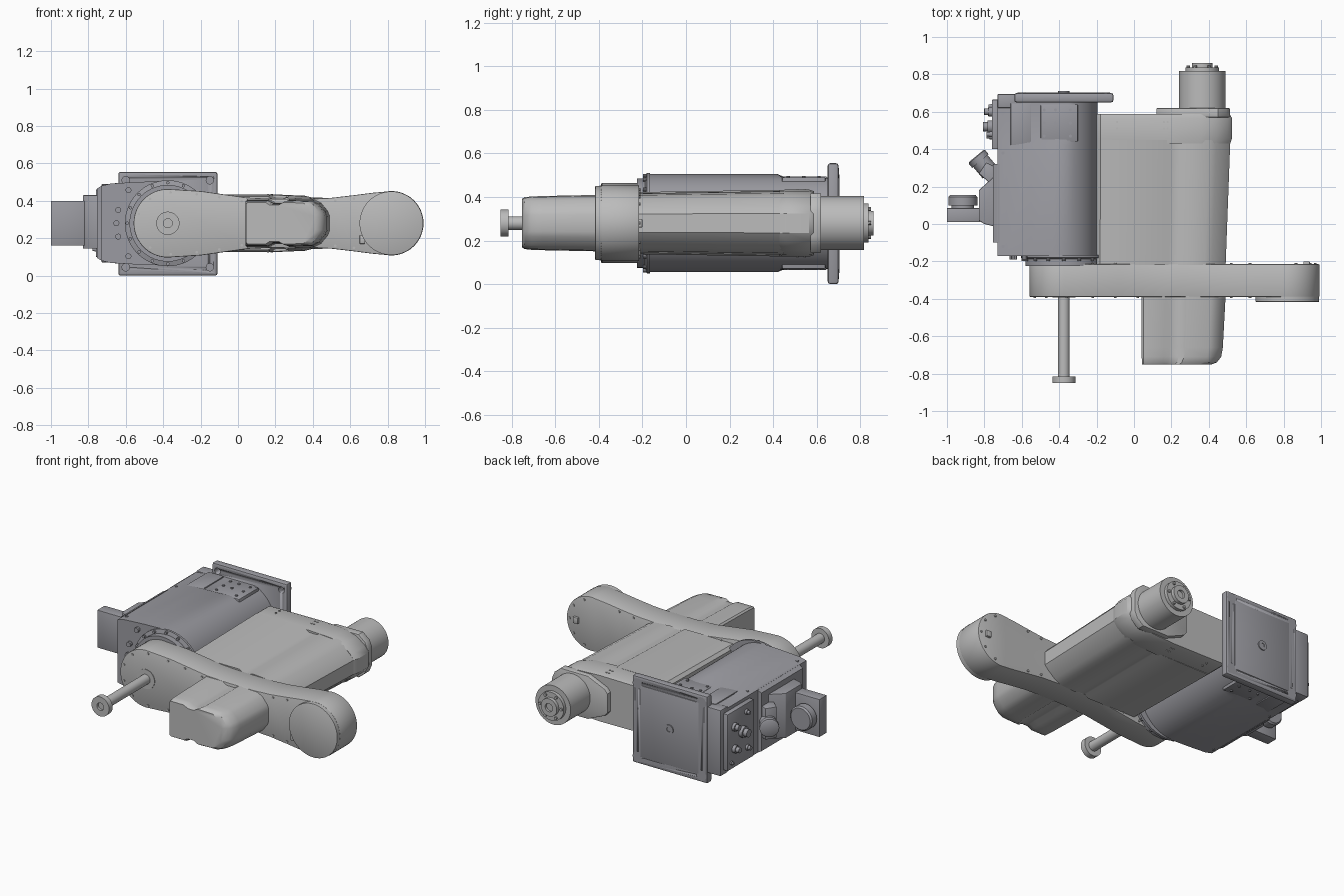
import bpy, bmesh
from math import sin, cos, pi, radians, sqrt
from mathutils import Vector

old = bpy.data.objects.get("Cube")
if old:
    bpy.data.objects.remove(old, do_unlink=True)

ZC = 0.28        # height of the shared centre plane
AXIS = -0.375    # x of the main joint


def material(name, rgb):
    m = bpy.data.materials.new(name)
    m.use_nodes = True
    m.diffuse_color = (*rgb, 1)
    m.node_tree.nodes["Principled BSDF"].inputs["Base Color"].default_value = (*rgb, 1)
    return m


LIGHT = material("light grey", (0.50, 0.50, 0.50))
DARK = material("slate grey", (0.33, 0.33, 0.36))


def finish(name, bm, mat, bevel=0.0, segments=2):
    bmesh.ops.recalc_face_normals(bm, faces=bm.faces)
    if bevel:
        sharp = [e for e in bm.edges if len(e.link_faces) == 2 and e.calc_face_angle(0) > 0.7]
        bmesh.ops.bevel(bm, geom=sharp, offset=bevel, segments=segments,
                        profile=0.5, affect='EDGES', clamp_overlap=True)
    me = bpy.data.meshes.new(name)
    bm.to_mesh(me)
    bm.free()
    me.materials.append(mat)
    for p in me.polygons:
        p.use_smooth = True
    me.set_sharp_from_angle(angle=radians(32))
    ob = bpy.data.objects.new(name, me)
    bpy.context.collection.objects.link(ob)
    return ob


def loft(name, rings, mat, bevel=0.0, segments=2):
    """Skin rings of 3D points that share a point count, capping both ends."""
    bm = bmesh.new()
    loops = [[bm.verts.new(p) for p in ring] for ring in rings]
    for a, b in zip(loops, loops[1:]):
        n = len(a)
        for i in range(n):
            bm.faces.new((a[i], a[(i + 1) % n], b[(i + 1) % n], b[i]))
    bm.faces.new(loops[0])
    bm.faces.new(loops[-1])
    return finish(name, bm, mat, bevel, segments)


def mirrored(upper, y):
    """Closed ring at depth y from (x, height above centre) points."""
    lower = [(x, -h) for x, h in reversed(upper) if h > 1e-5]
    return [(x, y, ZC + h) for x, h in upper + lower]


def scaled(upper, x0, kx, kh):
    return [(x0 + (x - x0) * kx, h * kh) for x, h in upper]


def arc(cx, r, a0, a1, n):
    return [(cx + r * cos(radians(a0 + (a1 - a0) * i / n)),
             r * sin(radians(a0 + (a1 - a0) * i / n))) for i in range(n + 1)]


def box(name, lo, hi, mat, bevel=0.0):
    ring = [(lo[0], lo[2]), (hi[0], lo[2]), (hi[0], hi[2]), (lo[0], hi[2])]
    return loft(name, [[(x, y, z) for x, z in ring] for y in (lo[1], hi[1])], mat, bevel)


def plan_prism(name, pts, z0, z1, mat, bevel=0.0):
    return loft(name, [[(x, y, z) for x, y in pts] for z in (z0, z1)], mat, bevel)


def turned(name, start, direction, profile, mat, sides=40):
    """Stepped round part: profile is (distance along axis, radius)."""
    d = Vector(direction).normalized()
    u = d.orthogonal().normalized()
    v = d.cross(u)
    rings = [[Vector(start) + d * t + (u * cos(2 * pi * i / sides) + v * sin(2 * pi * i / sides)) * r
              for i in range(sides)] for t, r in profile]
    return loft(name, rings, mat)


def screw(name, pos, direction, r, height, mat):
    turned(name, pos, direction, [(-0.005, r), (height, r)], mat, 10)


# base column: flat back box running into a half cylinder
R = 0.225
column = [(-0.73, 0.2), (-0.68, 0.212), (-0.55, 0.22)] + arc(-0.42, R, 95, 0, 18)
clipped = [(x, min(h, 0.207)) for x, h in column]
loft("base_column", [mirrored(column, -0.17), mirrored(column, 0.42),
                     mirrored(clipped, 0.46), mirrored(clipped, 0.66)], DARK)
box("column_end_frame", (-0.73, 0.62, 0.07), (-0.6, 0.695, 0.49), DARK, 0.006)
box("cable_cover", (-0.5, 0.44, 0.07), (-0.3, 0.64, 0.49), DARK, 0.006)
box("side_cover", (-0.66, 0.42, 0.066), (-0.55, 0.645, 0.494), DARK, 0.004)
for s in (-1, 1):
    for x in (-0.48, -0.42, -0.34):
        for y in (0.47, 0.54, 0.61):
            if (x, y) != (-0.42, 0.47):
                screw("cover_screw", (x, y, ZC + s * 0.21), (0, 0, s), 0.008, 0.006, DARK)
    for y in (-0.12, 0.38):
        screw("column_screw", (-0.7, y, ZC + s * 0.205), (0, 0, s), 0.009, 0.006, DARK)

# mounting plate with corner holes
plate = box("mounting_plate", (-0.64, 0.65, 0), (-0.11, 0.70, 0.555), DARK, 0.012)
box("plate_back_pad", (-0.58, 0.695, 0.05), (-0.17, 0.704, 0.505), DARK, 0.003)
for x in (-0.6, -0.15):
    for z in (0.045, 0.51):
        hole = turned("hole_cutter", (x, 0.6, z), (0, 1, 0), [(0, 0.02), (0.2, 0.02)], DARK, 24)
        hole.hide_render = True
        hole.hide_viewport = True
        cut = plate.modifiers.new("hole", 'BOOLEAN')
        cut.operation = 'DIFFERENCE'
        cut.object = hole
        turned("corner_boss", (x, 0.699, z), (0, 1, 0), [(0, 0.034), (0, 0.022), (0.004, 0.022), (0.004, 0.034)], DARK, 24)
turned("plate_centre_cap", (AXIS, 0.70, ZC), (0, 1, 0), [(0, 0.03), (0.01, 0.03), (0.01, 0.014), (0.006, 0.014)], DARK)

# joint collar between column and arm
turned("joint_collar", (AXIS, -0.165, ZC), (0, -1, 0), [(0, 0.23), (0.015, 0.23), (0.022, 0.205), (0.06, 0.205)], DARK, 56)
for i in range(16):
    a = 2 * pi * i / 16
    screw("collar_bolt", (AXIS + 0.217 * cos(a), -0.185, ZC + 0.217 * sin(a)), (0, -1, 0), 0.009, 0.012, DARK)
for a in (140, 165, 180, 195, 220):
    screw("column_bolt", (AXIS + 0.275 * cos(radians(a)), -0.17, ZC + 0.275 * sin(radians(a))),
          (0, -1, 0), 0.016, 0.02, DARK)

# connectors on the side of the column
plan_prism("connector_housing", [(-0.72, -0.02), (-0.80, 0.0), (-0.83, 0.02), (-0.83, 0.18), (-0.73, 0.27), (-0.72, 0.4)],
           0.145, 0.43, DARK, 0.004)
loft("housing_skirt", [[(x, y, z) for y, z in ((-0.1, ZC - h), (0.32, ZC - h), (0.32, ZC + h), (-0.1, ZC + h))]
                       for x, h in ((-0.72, 0.205), (-0.755, 0.185))], DARK)
box("cable_block", (-1.0, 0.01, 0.16), (-0.82, 0.085, 0.4), DARK, 0.003)
turned("cable_plug", (-0.915, 0.08, ZC), (0, 1, 0), [(0, 0.06), (0.02, 0.06), (0.02, 0.077), (0.065, 0.077), (0.075, 0.068)], DARK)
plan_prism("angled_connector", [(-0.75, 0.2), (-0.83, 0.27), (-0.79, 0.33), (-0.73, 0.30)], 0.18, 0.38, DARK, 0.006)
turned("angled_plug", (-0.77, 0.275, ZC), (-0.64, 0.77, 0),
       [(0, 0.05), (0.08, 0.05), (0.08, 0.057), (0.11, 0.057), (0.115, 0.048)], DARK)
box("port_panel", (-0.76, 0.40, 0.1), (-0.72, 0.665, 0.46), DARK, 0.004)
for y, z, r, h in ((0.47, 0.18, 0.018, 0.03), (0.52, 0.3, 0.035, 0.05), (0.6, 0.22, 0.024, 0.045),
                   (0.6, 0.36, 0.026, 0.04), (0.48, 0.41, 0.016, 0.03), (0.63, 0.14, 0.012, 0.02)):
    turned("port", (-0.758, y, z), (-1, 0, 0), [(0, r), (h * 0.5, r), (h * 0.5, r * 0.7), (h, r * 0.7)], DARK, 20)

# cross arm: waisted bar with two round ends
arm = (arc(AXIS, 0.183, 180, 90, 16) + [(-0.2, 0.172), (-0.08, 0.155), (0.05, 0.137), (0.2, 0.13),
       (0.38, 0.13), (0.5, 0.136), (0.62, 0.15), (0.72, 0.163)] + arc(0.82, 0.172, 100, 0, 18))
loft("cross_arm", [mirrored(arm, -0.39), mirrored(arm, -0.215)], LIGHT, 0.005)
turned("arm_end_cover", (0.82, -0.38, ZC), (0, -1, 0), [(0, 0.17), (0.035, 0.17), (0.037, 0.166)], LIGHT, 64)
box("arm_latch", (0.65, -0.405, 0.17), (0.68, -0.38, 0.215), LIGHT, 0.004)
box("arm_back_latch", (0.905, -0.22, 0.26), (0.94, -0.2, 0.3), LIGHT, 0.004)
for x, h in ((-0.53, 0.05), (-0.47, 0.13), (-0.36, 0.165), (-0.22, 0.155), (-0.1, 0.14), (0.02, 0.118),
             (0.52, 0.12), (0.62, 0.132)):
    for s in (-1, 1):
        screw("arm_screw", (x, -0.39, ZC + s * h), (0, -1, 0), 0.007, 0.006, LIGHT)
        screw("arm_back_screw", (x, -0.215, ZC + s * h), (0, 1, 0), 0.007, 0.006, LIGHT)
for i in range(5):
    a = pi * (i - 2) / 5
    screw("arm_back_screw", (0.82 + 0.15 * cos(a), -0.215, ZC + 0.15 * sin(a)), (0, 1, 0), 0.007, 0.006, LIGHT)

# output shaft with end flange
turned("output_shaft", (AXIS, -0.385, ZC), (0, -1, 0),
       [(0, 0.062), (0.008, 0.062), (0.008, 0.031), (0.43, 0.031), (0.43, 0.062), (0.466, 0.062),
        (0.466, 0.024), (0.45, 0.024)], LIGHT)

# main housing with a long groove on both faces
housing = [(-0.2, 0.135), (-0.18, 0.153), (0.175, 0.153), (0.2, 0.138), (0.25, 0.138),
           (0.275, 0.147), (0.4, 0.138), (0.44, 0.118), (0.495, 0.07), (0.515, 0.045)]
loft("main_housing", [mirrored(scaled(housing, -0.2, 0.965, 0.93), -0.22),
                      mirrored(housing, 0.45)], LIGHT)
cap = [(-0.2, 0.135), (-0.18, 0.15), (0.2, 0.154), (0.36, 0.147), (0.44, 0.125), (0.5, 0.08), (0.525, 0.045)]
loft("housing_end_cap", [mirrored(scaled(cap, -0.2, 0.985, 0.98), 0.43), mirrored(cap, 0.46),
                         mirrored(cap, 0.565), mirrored(scaled(cap, -0.2, 0.98, 0.95), 0.588)], LIGHT)
for s in (-1, 1):
    for x in (-0.09, 0.16, 0.18):
        for y in (0.51, 0.545):
            screw("cap_screw", (x, y, ZC + s * 0.152), (0, 0, s), 0.006, 0.005, LIGHT)

# front hood
hood = [(0.04, 0.12), (0.05, 0.13), (0.165, 0.13), (0.195, 0.112), (0.25, 0.112), (0.28, 0.13),
        (0.41, 0.126), (0.445, 0.108), (0.48, 0.065), (0.49, 0.04)]
steps = ((-0.38, 1, 1), (-0.66, 0.965, 0.955), (-0.71, 0.945, 0.94), (-0.74, 0.89, 0.915), (-0.752, 0.82, 0.86))
loft("front_hood", [mirrored(scaled(hood, 0.06, kx, kh), y) for y, kx, kh in steps], LIGHT)

# rear motor on its mounting flange
flange = [(0.12, 0.06), (0.14, 0.085), (0.26, 0.137), (0.45, 0.137), (0.495, 0.1), (0.512, 0.06)]
loft("motor_flange", [mirrored(flange, 0.57), mirrored(flange, 0.62)], LIGHT, 0.005)
turned("motor", (0.365, 0.61, ZC), (0, 1, 0),
       [(0, 0.124), (0.207, 0.124), (0.207, 0.09), (0.228, 0.09), (0.228, 0.056), (0.25, 0.056),
        (0.25, 0.026), (0.235, 0.026)], LIGHT, 56)
for i in range(6):
    a = 2 * pi * i / 6
    screw("motor_screw", (0.365 + 0.075 * cos(a), 0.838, ZC + 0.075 * sin(a)), (0, 1, 0), 0.009, 0.01, LIGHT)
